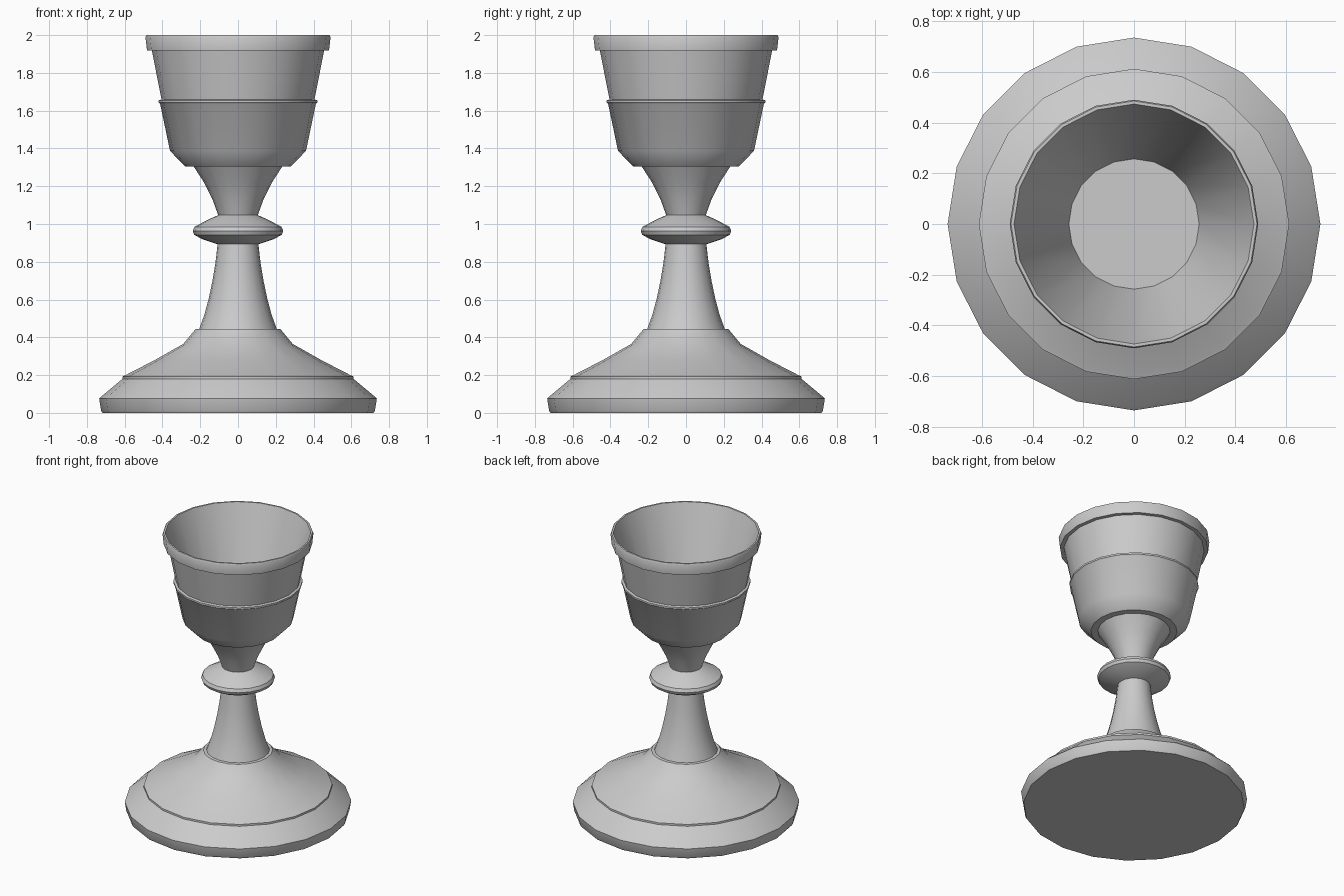
import bpy, bmesh, math

if "Cube" in bpy.data.objects:
    bpy.data.objects.remove(bpy.data.objects["Cube"])

SIDES = 20


def lathe(name, profile, angle=36):
    """Spin an (r, z) profile around z; r = 0 closes with a flat cap."""
    bm = bmesh.new()
    rings = []
    for r, z in profile:
        rings.append([bm.verts.new((r * math.cos(2 * math.pi * i / SIDES),
                                    r * math.sin(2 * math.pi * i / SIDES), z))
                      for i in range(SIDES if r > 0 else 1)])
    for a, b in zip(rings, rings[1:]):
        if len(a) == 1:
            bm.faces.new(list(reversed(b)))
        elif len(b) == 1:
            bm.faces.new(a)
        else:
            for i in range(SIDES):
                j = (i + 1) % SIDES
                bm.faces.new((a[i], a[j], b[j], b[i]))
    # drop the unused axis points left by the flat caps
    bmesh.ops.delete(bm, geom=[v for v in bm.verts if not v.link_faces], context='VERTS')
    mesh = bpy.data.meshes.new(name)
    bm.to_mesh(mesh)
    bm.free()
    ob = bpy.data.objects.new(name, mesh)
    bpy.context.collection.objects.link(ob)
    bpy.ops.object.select_all(action='DESELECT')
    ob.select_set(True)
    bpy.context.view_layer.objects.active = ob
    bpy.ops.object.shade_smooth_by_angle(angle=math.radians(angle))
    return ob


# Stepped foot with a thin rim and a flared upper slope
lathe("foot", [(0, 0), (0.718, 0), (0.725, 0.012), (0.735, 0.075), (0.72, 0.09),
               (0.612, 0.18), (0.612, 0.193), (0.595, 0.2), (0.44, 0.28),
               (0.29, 0.365), (0.225, 0.443), (0.205, 0.445)])

# Tapering stem
lathe("stem", [(0.205, 0.445), (0.178, 0.52), (0.155, 0.605), (0.135, 0.7),
               (0.12, 0.79), (0.108, 0.893)])

# Flattened knob between stem and bowl
lathe("knob", [(0.108, 0.893), (0.125, 0.898), (0.19, 0.92), (0.232, 0.943),
               (0.24, 0.963), (0.23, 0.985), (0.165, 1.02), (0.105, 1.047)])

# Flared neck under the bowl
lathe("neck", [(0.105, 1.047), (0.135, 1.13), (0.18, 1.22), (0.235, 1.305)])

# Bowl with mid band, raised rim and hollow inside
lathe("bowl", [(0.235, 1.305), (0.28, 1.305), (0.36, 1.387), (0.412, 1.635),
               (0.42, 1.643), (0.42, 1.655), (0.405, 1.66), (0.456, 1.918),
               (0.482, 1.918), (0.49, 1.99), (0.485, 2.0), (0.473, 2.0),
               (0.257, 1.36), (0, 1.36)])
